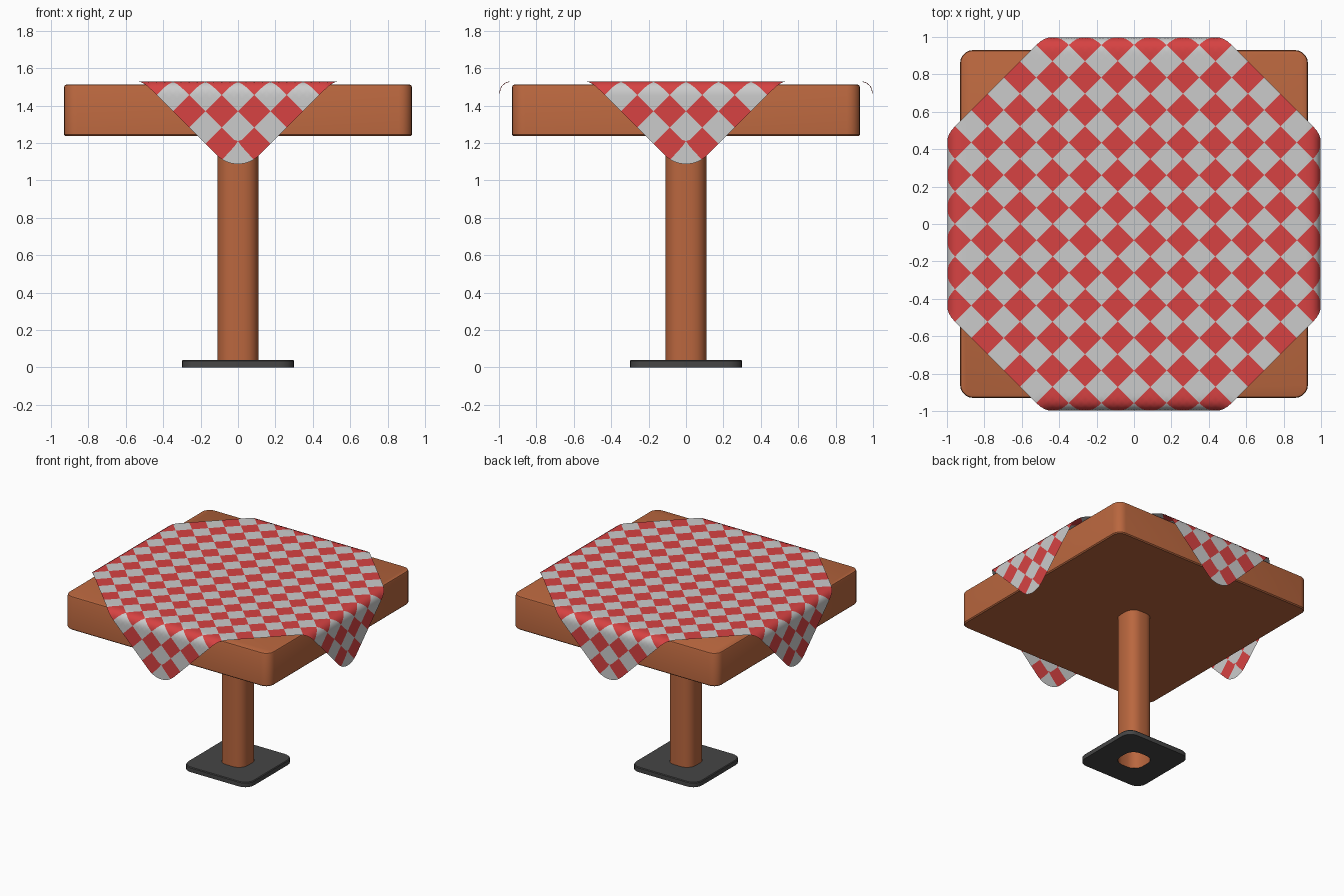
import bpy, bmesh, math

if "Cube" in bpy.data.objects:
    bpy.data.objects.remove(bpy.data.objects["Cube"])


def material(name, rgb):
    m = bpy.data.materials.new(name)
    m.diffuse_color = (*rgb, 1)
    m.use_nodes = True
    m.node_tree.nodes["Principled BSDF"].inputs["Base Color"].default_value = m.diffuse_color
    return m


WOOD = material("wood", (0.49, 0.135, 0.049))
DARK = material("dark_metal", (0.06, 0.06, 0.06))
PALE = material("pale_cloth", (0.8, 0.8, 0.8))
RED = material("red_cloth", (0.68, 0.055, 0.055))


def finish(bm, name, mats, angle):
    bmesh.ops.recalc_face_normals(bm, faces=bm.faces)
    me = bpy.data.meshes.new(name)
    bm.to_mesh(me)
    bm.free()
    for m in mats:
        me.materials.append(m)
    ob = bpy.data.objects.new(name, me)
    bpy.context.collection.objects.link(ob)
    bpy.ops.object.select_all(action='DESELECT')
    ob.select_set(True)
    bpy.context.view_layer.objects.active = ob
    bpy.ops.object.shade_smooth_by_angle(angle=math.radians(angle))
    return ob


def outline(half, r, z, seg):
    pts = []
    for q, (sx, sy) in enumerate([(1, 1), (-1, 1), (-1, -1), (1, -1)]):
        for k in range(seg + 1):
            a = math.pi / 2 * (q + k / seg)
            pts.append((sx * (half - r) + r * math.cos(a),
                        sy * (half - r) + r * math.sin(a), z))
    return pts


def loft(name, rings, mat, seg, caps=False):
    """Skin a stack of rounded squares given as (half width, corner radius, z)."""
    bm = bmesh.new()
    loops = [[bm.verts.new(p) for p in outline(*r, seg)] for r in rings]
    n = len(loops[0])
    for a, b in zip(loops, loops[1:]):
        for i in range(n):
            j = (i + 1) % n
            bm.faces.new((a[i], a[j], b[j], b[i]))
    if caps:
        bm.faces.new(loops[0])
        bm.faces.new(loops[-1])
    return finish(bm, name, [mat], 35)


# Base plate with a hole around the hollow pillar
loft("base_plate", [(0.11, 0.08, 0), (0.3, 0.08, 0), (0.3, 0.08, 0.034),
                    (0.295, 0.075, 0.04), (0.11, 0.08, 0.04)], DARK, 5)
loft("pillar", [(0.11, 0.08, 0), (0.11, 0.08, 1.245)], WOOD, 4)

# Table top with softened edges
loft("table_top", [(0.922, 0.062, 1.237), (0.93, 0.07, 1.245), (0.93, 0.07, 1.5),
                   (0.926, 0.066, 1.509), (0.917, 0.057, 1.513)], WOOD, 5, True)

# Cloth: square turned 45 degrees, its corners draped over the table edges
CHECKS, SUB = 17, 4
HALF = 1.48 / math.sqrt(2)
FLAT, BEND, TOP, ROUND = 0.937, 0.06, 1.53, 0.16


def soften_corner(u, v):
    c = HALF - ROUND
    a, b = abs(u) - c, abs(v) - c
    if a > 0 and b > 0:
        k = max(a, b) / math.hypot(a, b)
        u, v = math.copysign(c + a * k, u), math.copysign(c + b * k, v)
    return u, v


def drape(t):
    """Distance along the cloth -> horizontal position and drop."""
    s = abs(t) - FLAT
    if s <= 0:
        return t, 0
    arc = BEND * math.pi / 2
    if s < arc:
        a = s / BEND
        h, d = FLAT + BEND * math.sin(a), BEND * (1 - math.cos(a))
    else:
        h, d = FLAT + BEND, BEND + s - arc
    return math.copysign(h, t), d


bm = bmesh.new()
n = CHECKS * SUB
grid = []
for i in range(n + 1):
    row = []
    for j in range(n + 1):
        u, v = soften_corner(HALF * (2 * i / n - 1), HALF * (2 * j / n - 1))
        x, dx = drape((u - v) / math.sqrt(2))
        y, dy = drape((u + v) / math.sqrt(2))
        row.append(bm.verts.new((x, y, TOP - dx - dy)))
    grid.append(row)
for i in range(n):
    for j in range(n):
        f = bm.faces.new((grid[i][j], grid[i + 1][j], grid[i + 1][j + 1], grid[i][j + 1]))
        f.material_index = (i // SUB + j // SUB) % 2
finish(bm, "tablecloth", [PALE, RED], 60)
